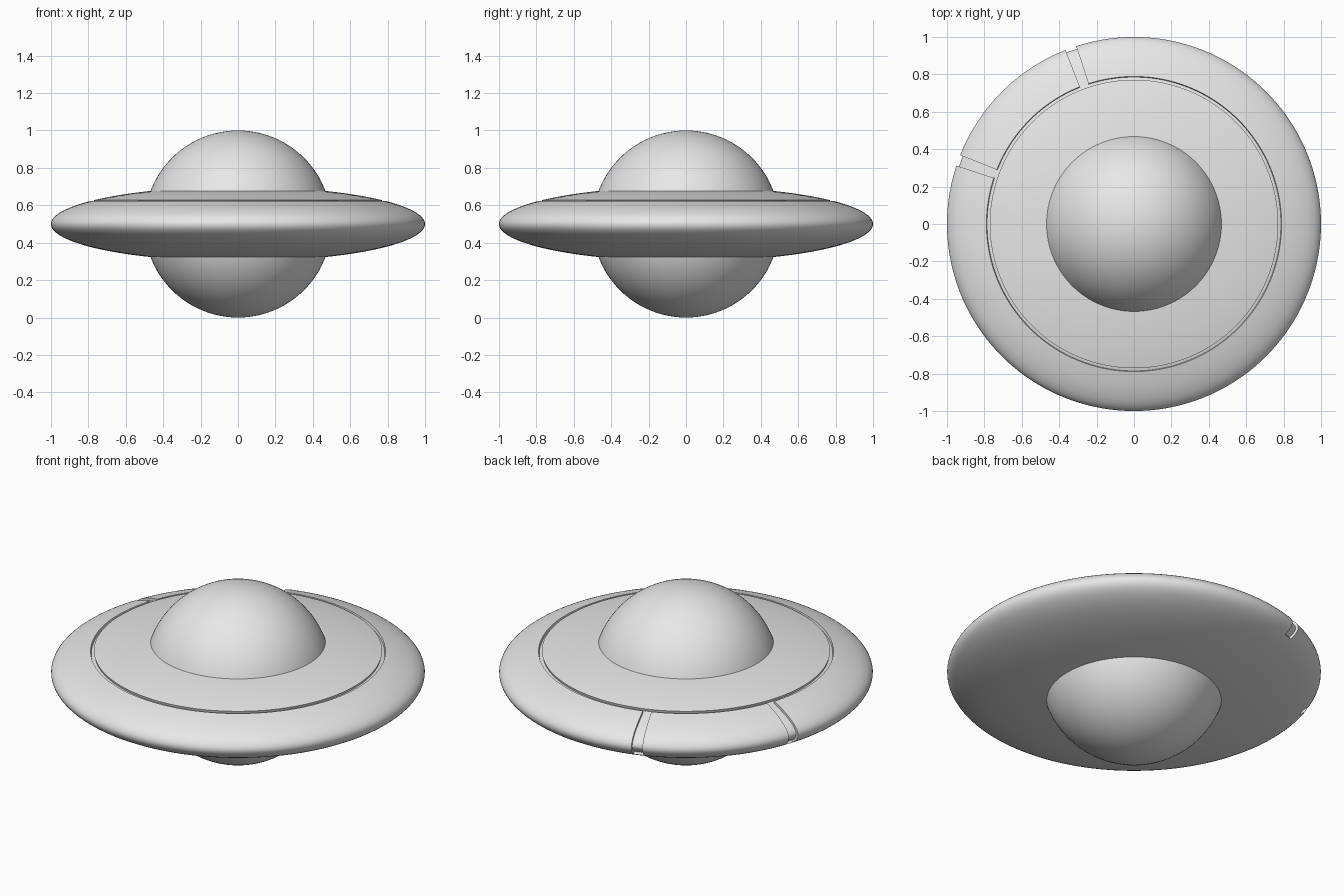
import bpy, bmesh, math
from mathutils import Vector

if "Cube" in bpy.data.objects:
    bpy.data.objects.remove(bpy.data.objects["Cube"])

grey = bpy.data.materials.new("hull_grey")
grey.diffuse_color = (0.8, 0.8, 0.8, 1.0)
grey.use_nodes = True
grey.node_tree.nodes["Principled BSDF"].inputs["Base Color"].default_value = grey.diffuse_color

HEIGHT = 0.2                     # half thickness of the saucer
R_IN, R_OUT = 0.771, 0.789       # ring groove radii
DEPTH = 0.015                    # groove depth
T_LOW = math.asin(-0.3)          # hatch seams end just under the rim

# Central sphere
bpy.ops.mesh.primitive_uv_sphere_add(segments=96, ring_count=48, radius=0.5, location=(0, 0, 0.5))
sphere = bpy.context.object
sphere.name = "central_sphere"
sphere.data.materials.append(grey)
bpy.ops.object.shade_smooth()

# Saucer disc: lathed ellipse with grid lines placed along the grooves
snap = {112: 111.5, 158: 158.4, 162: 161.8}
angles = [math.radians(snap.get(a, a)) for a in range(0, 360, 2)]
t_out, t_in = math.acos(R_OUT), math.acos(R_IN)


def steps(a, b, n):
    return [a + (b - a) * i / n for i in range(n)]


ts = (steps(-1.25, T_LOW, 14) + steps(T_LOW, t_out, 18)
      + [t_out, t_in] + steps(t_in, 1.25, 10)[1:] + [1.25])

bm = bmesh.new()
rings = [[bm.verts.new((math.cos(t) * math.cos(a), math.cos(t) * math.sin(a), HEIGHT * math.sin(t)))
          for a in angles] for t in ts]
n = len(angles)
groove = []
for i in range(len(ts) - 1):
    mid_t = (ts[i] + ts[i + 1]) / 2
    for j in range(n):
        k = (j + 1) % n
        f = bm.faces.new((rings[i][j], rings[i][k], rings[i + 1][k], rings[i + 1][j]))
        deg = 2 * j + 1
        on_ring = t_out < mid_t < t_in
        on_seam = T_LOW < mid_t < t_out and (108 < deg < 112 or 158 < deg < 162)
        if on_ring or on_seam:
            groove.append(f)
bm.faces.new(list(reversed(rings[0])))
bm.faces.new(rings[-1])

# Sink the ring groove and the two hatch seams
res = bmesh.ops.extrude_face_region(bm, geom=groove)
for v in [g for g in res["geom"] if isinstance(g, bmesh.types.BMVert)]:
    normal = Vector((v.co.x, v.co.y, v.co.z / HEIGHT ** 2)).normalized()
    v.co -= normal * DEPTH
left = [f for f in groove if f.is_valid]
if left:
    bmesh.ops.delete(bm, geom=left, context='FACES')
bmesh.ops.recalc_face_normals(bm, faces=bm.faces[:])

mesh = bpy.data.meshes.new("saucer_disc")
bm.to_mesh(mesh)
bm.free()
disc = bpy.data.objects.new("saucer_disc", mesh)
disc.location.z = 0.5
bpy.context.collection.objects.link(disc)
mesh.materials.append(grey)
bpy.ops.object.select_all(action='DESELECT')
disc.select_set(True)
bpy.context.view_layer.objects.active = disc
bpy.ops.object.shade_smooth_by_angle(angle=math.radians(30))
